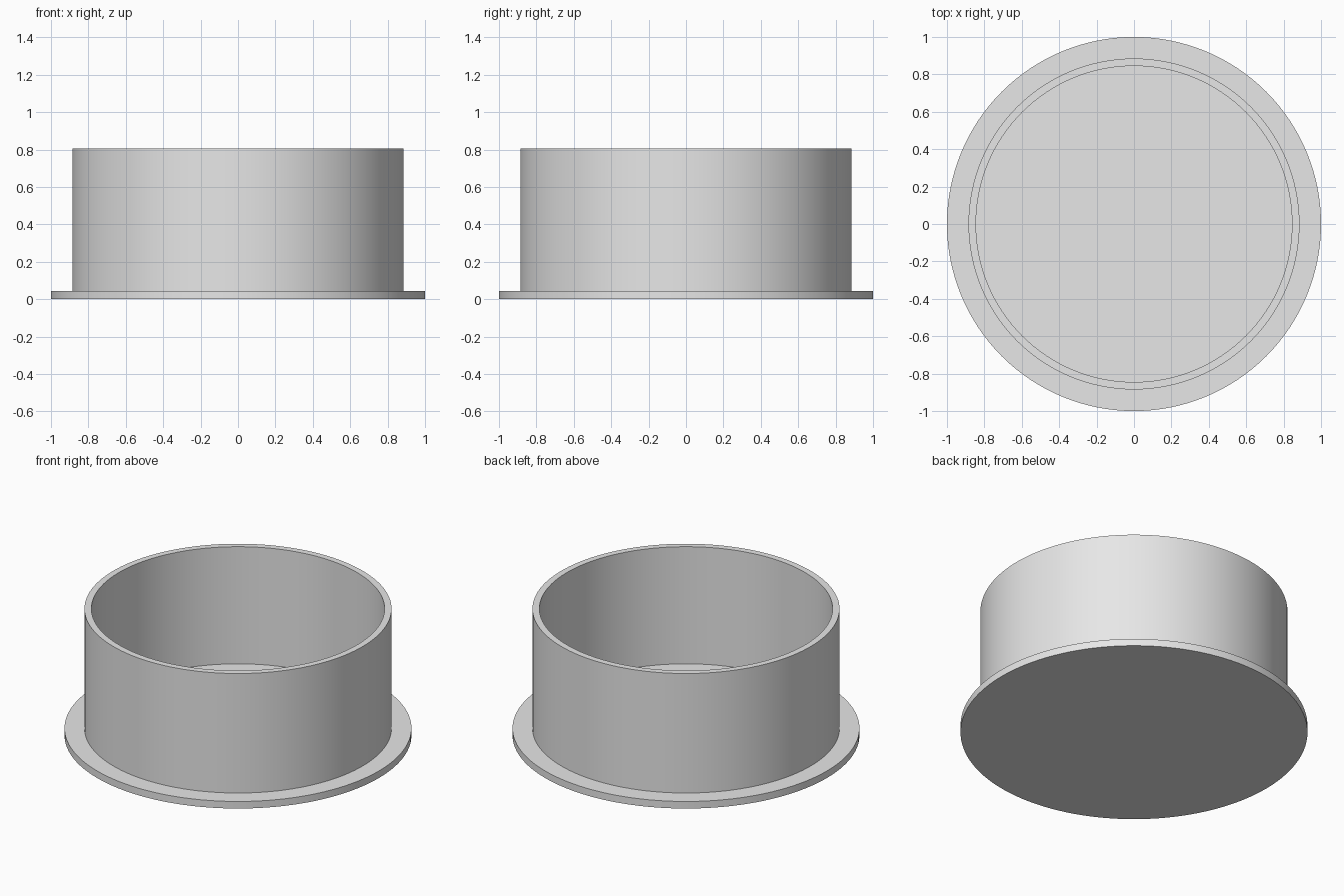
import bpy
import bmesh
import math

SEGMENTS = 128
FLANGE_RADIUS = 1.0
FLANGE_HEIGHT = 0.045
WALL_OUTER = 0.885
WALL_INNER = 0.845
FLOOR_HEIGHT = 0.06
TOTAL_HEIGHT = 0.805

cube = bpy.data.objects.get("Cube")
if cube:
    bpy.data.objects.remove(cube, do_unlink=True)

# Single light grey material
grey = bpy.data.materials.new("light_grey")
grey.use_nodes = True
colour = (0.8, 0.8, 0.8, 1.0)
grey.diffuse_color = colour
for node in grey.node_tree.nodes:
    if node.type == 'BSDF_PRINCIPLED':
        node.inputs["Base Color"].default_value = colour


def lathe(name, profile):
    """Revolve (radius, height) points into rings, closing both ends with discs."""
    bm = bmesh.new()
    rings = []
    for radius, height in profile:
        ring = []
        for i in range(SEGMENTS):
            a = math.tau * i / SEGMENTS
            ring.append(bm.verts.new((radius * math.cos(a), radius * math.sin(a), height)))
        rings.append(ring)
    for low, high in zip(rings, rings[1:]):
        for i in range(SEGMENTS):
            j = (i + 1) % SEGMENTS
            bm.faces.new((low[i], low[j], high[j], high[i]))
    bm.faces.new(rings[0][::-1])
    bm.faces.new(rings[-1])
    bmesh.ops.recalc_face_normals(bm, faces=bm.faces)
    mesh = bpy.data.meshes.new(name)
    bm.to_mesh(mesh)
    bm.free()
    mesh.materials.append(grey)
    obj = bpy.data.objects.new(name, mesh)
    bpy.context.collection.objects.link(obj)
    bpy.ops.object.select_all(action='DESELECT')
    obj.select_set(True)
    bpy.context.view_layer.objects.active = obj
    bpy.ops.object.shade_smooth_by_angle(angle=math.radians(30))
    return obj


# Flanged cup: base disc, step up to the wall, rim, then down to the inner floor
lathe("flanged_cap", [
    (FLANGE_RADIUS, 0),
    (FLANGE_RADIUS, FLANGE_HEIGHT),
    (WALL_OUTER, FLANGE_HEIGHT),
    (WALL_OUTER, TOTAL_HEIGHT),
    (WALL_INNER, TOTAL_HEIGHT),
    (WALL_INNER, FLOOR_HEIGHT),
])
